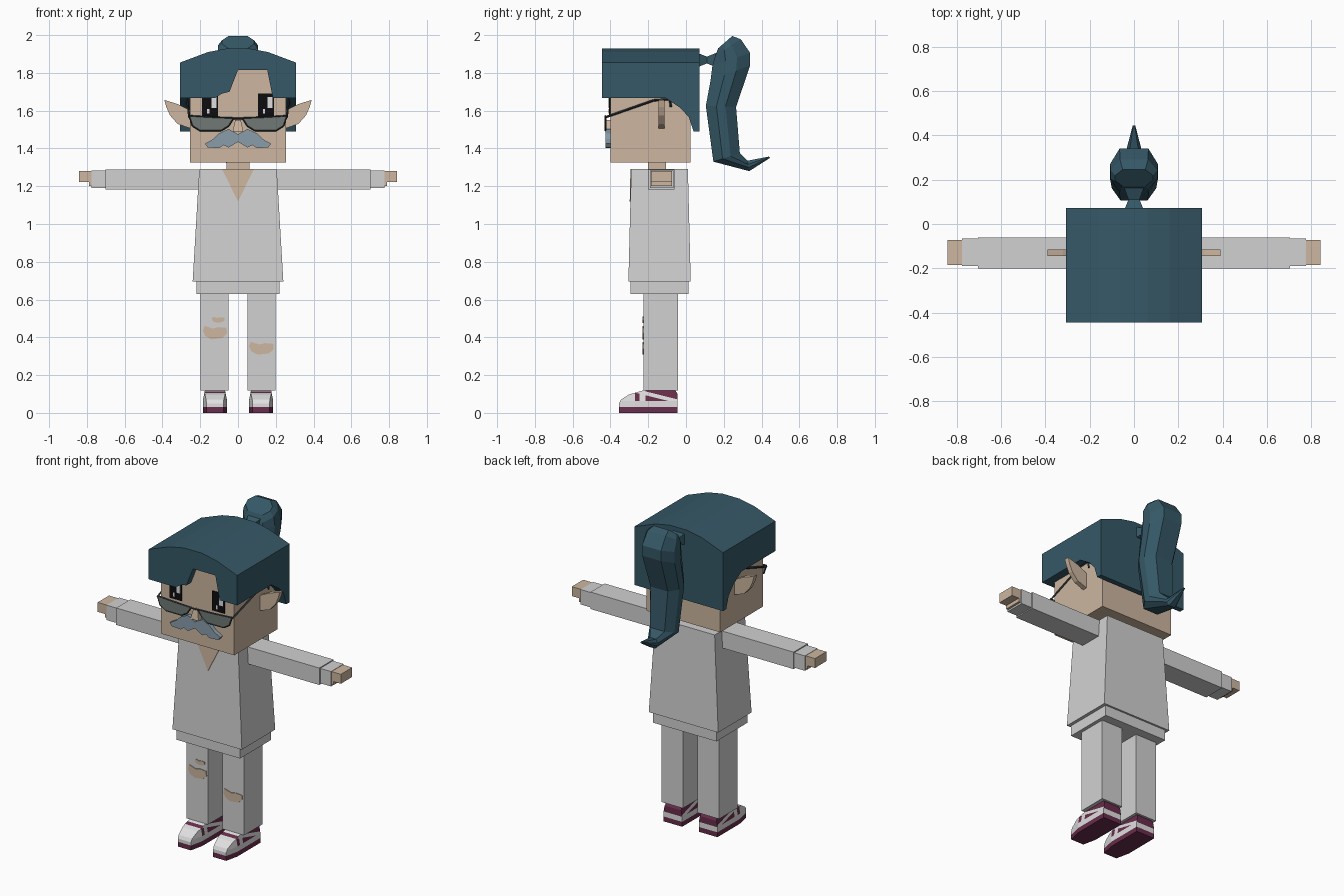
import bpy, bmesh, math
from mathutils import Vector

cube = bpy.data.objects.get("Cube")
if cube:
    bpy.data.objects.remove(cube, do_unlink=True)


def material(name, rgb):
    m = bpy.data.materials.new(name)
    m.use_nodes = True
    m.diffuse_color = (*rgb, 1)
    m.node_tree.nodes["Principled BSDF"].inputs["Base Color"].default_value = (*rgb, 1)
    return m


skin = material("skin", (.61, .47, .35))
cloth = material("pale cloth", (.64, .64, .64))
teal = material("teal hair", (.036, .098, .135))
maroon = material("maroon", (.14, .026, .07))
blue_grey = material("blue grey", (.25, .34, .41))
lens_grey = material("lens grey", (.16, .19, .18))
frame_dark = material("dark frame", (.032, .038, .045))
black = material("black", (.004, .004, .005))
white = material("white", (.75, .74, .74))


def finish(name, bm, *mats):
    bmesh.ops.recalc_face_normals(bm, faces=bm.faces)
    mesh = bpy.data.meshes.new(name)
    bm.to_mesh(mesh)
    bm.free()
    ob = bpy.data.objects.new(name, mesh)
    bpy.context.collection.objects.link(ob)
    for m in mats:
        mesh.materials.append(m)
    return ob


def loft(name, rings, mat):
    bm = bmesh.new()
    loops = [[bm.verts.new(p) for p in r] for r in rings]
    for a, b in zip(loops, loops[1:]):
        for i in range(len(a)):
            j = (i + 1) % len(a)
            bm.faces.new((a[i], a[j], b[j], b[i]))
    bm.faces.new(loops[0])
    bm.faces.new(loops[-1])
    return finish(name, bm, mat)


def prism(name, pts, axis, lo, hi, mat):
    """Outline extruded along an axis: (x, z) along y, or (y, z) along x."""
    def at(p, d):
        return (p[0], d, p[1]) if axis == "y" else (d, p[0], p[1])
    return loft(name, [[at(p, d) for p in pts] for d in (lo, hi)], mat)


def frustum(name, low, high, z0, z1, mat):
    def ring(r, z):
        x0, x1, y0, y1 = r
        return [(x0, y0, z), (x1, y0, z), (x1, y1, z), (x0, y1, z)]
    return loft(name, [ring(low, z0), ring(high, z1)], mat)


def box(name, x, y, z, mat):
    return frustum(name, (*x, *y), (*x, *y), *z, mat)


def rod(name, a, b, r, mat):
    bm = bmesh.new()
    a, b = Vector(a), Vector(b)
    turn = (b - a).to_track_quat("Z", "Y")
    bmesh.ops.create_cone(bm, cap_ends=True, segments=4, radius1=r, radius2=r, depth=(b - a).length)
    for v in bm.verts:
        v.co = turn @ v.co + (a + b) / 2
    return finish(name, bm, mat)


def cut(ob, cutter):
    mod = ob.modifiers.new("cut", "BOOLEAN")
    mod.operation, mod.solver, mod.object = "DIFFERENCE", "EXACT", cutter
    bpy.context.view_layer.objects.active = ob
    bpy.ops.object.modifier_apply(modifier=mod.name)
    bpy.data.objects.remove(cutter, do_unlink=True)


def span(s, a, b):
    return tuple(sorted((s * a, s * b)))


def flip(pts, s):
    return [(s * x, z) for x, z in pts]


# Torso, neck and collar
frustum("tunic", (-.24, .24, -.305, .025), (-.205, .205, -.29, .01), .695, 1.29, cloth)
box("shirt_hem", (-.22, .22), (-.293, .013), (.63, .7), cloth)
box("neck", (-.06, .06), (-.2, -.105), (1.27, 1.34), skin)
loft("open_collar", [[(-.085, y, 1.291), (.085, y, 1.291), (0, y - .004, 1.12)]
                     for y in (-.294, -.28)], skin)

# Head with a boxy arched hair cap
box("head", (-.254, .254), (-.4, .025), (1.325, 1.82), skin)
arch = [(-.306, 1.48), (-.306, 1.855), (-.16, 1.91), (-.06, 1.929)]
hair = prism("hair_cap", arch + flip(arch[::-1], -1), "y", -.445, .072, teal)
cut(hair, prism("side_cutter", [(-.6, 1.4), (-.6, 1.668), (-.11, 1.668), (-.03, 1.615), (.015, 1.565),
                                (.04, 1.49), (.2, 1.49), (.2, 1.4)], "x", -.5, .5, teal))
cut(hair, prism("fringe_cutter", [(-.12, 1.6), (-.12, 1.668), (-.085, 1.69), (-.045, 1.7), (0, 1.815),
                                  (.155, 1.815), (.18, 1.69), (.2, 1.6)], "y", -.5, -.39, teal))

# Ponytail: front edge, back edge and half width of each ring
tail = [((.17, 1.93), (.245, 1.995), .085), ((.155, 1.89), (.29, 1.978), .105),
        ((.14, 1.84), (.34, 1.905), .108), ((.13, 1.76), (.34, 1.84), .108),
        ((.105, 1.625), (.265, 1.62), .1), ((.145, 1.33), (.285, 1.375), .085),
        ((.335, 1.28), (.325, 1.335), .035), ((.445, 1.35), (.44, 1.357), .006)]
rings = []
for f, b, w in tail:
    f, b = Vector(f), Vector(b)
    edge = [(.6, 0), (1, .35), (1, .65), (.6, 1)]
    half = [(w * k, *f.lerp(b, t)) for k, t in edge]
    rings.append(half + [(-x, y, z) for x, y, z in half[::-1]])
loft("ponytail", rings, teal)
loft("hair_tie", [[(x * w, y, 1.868 + z * h) for x, z in ((-1, -1), (1, -1), (1, 1), (-1, 1))]
                  for y, w, h in ((.06, .045, .038), (.11, .025, .018), (.165, .045, .04))], teal)

# Face, in mirrored halves
ear = [(.25, 1.505), (.32, 1.53), (.36, 1.575), (.38, 1.62), (.39, 1.657), (.32, 1.635), (.25, 1.6)]
lens = [(.025, 1.56), (.05, 1.52), (.09, 1.495), (.2, 1.495), (.24, 1.52), (.258, 1.572), (.15, 1.565)]
whisker = [(0, 1.475), (.05, 1.503), (.1, 1.48), (.13, 1.45), (.175, 1.425), (.16, 1.405),
           (.1, 1.402), (.075, 1.418), (.05, 1.405), (0, 1.435)]
for s, side in ((1, "left"), (-1, "right")):
    prism(side + "_ear", flip(ear, s), "y", -.145, -.115, skin)
    prism(side + "_lens", flip(lens, s), "y", -.43, -.424, lens_grey)
    prism(side + "_moustache", flip(whisker, s), "y", -.425, -.395, blue_grey)
    for i, (a, b) in enumerate(zip(lens, lens[1:] + lens[:1])):
        rod(f"{side}_rim_{i}", (s * a[0], -.427, a[1]), (s * b[0], -.427, b[1]), .005, frame_dark)
    arm = [(.258, -.427, 1.565), (.268, -.17, 1.655), (.268, -.085, 1.66), (.268, -.08, 1.62)]
    for i, (a, b) in enumerate(zip(arm, arm[1:])):
        rod(f"{side}_temple_{i}", (s * a[0], *a[1:]), (s * b[0], *b[1:]), .006, frame_dark)
    # Eyes keep the glint on the same side
    c = s * .148
    box(side + "_eye", (c - .042, c + .042), (-.407, -.39), (1.57, 1.69), black)
    box(side + "_eye_glint", (c + .008, c + .034), (-.409, -.4), (1.615, 1.672), white)
    box(side + "_eye_spark", (c - .015, c - .004), (-.409, -.4), (1.585, 1.61), white)
rod("glasses_bridge", (-.03, -.427, 1.558), (.03, -.427, 1.558), .005, frame_dark)
frustum("nose", (-.028, .028, -.43, -.39), (-.015, .015, -.42, -.39), 1.49, 1.55, skin)


# Shoe: side outline sliced by height, coloured by band and direction
def shoe(name, cx):
    outline = [(-.355, 0), (-.045, 0), (-.045, .1), (-.06, .125), (-.19, .13), (-.23, .118),
               (-.3, .098), (-.345, .07), (-.355, .05)]
    ob = prism(name, outline, "x", cx - .064, cx + .064, maroon)
    ob.data.materials.append(white)
    ob.data.materials.append(black)
    bm = bmesh.new()
    bm.from_mesh(ob.data)
    planes = [((0, 0, z), (0, 0, 1)) for z in (.03, .062)]
    planes += [((0, y, 0), (0, 1, 0)) for y in (-.27, -.245, -.215)]
    planes += [((0, -.16, .08), (0, .25, 1)), ((0, -.16, .1), (0, .25, 1))]
    for co, no in planes:
        bmesh.ops.bisect_plane(bm, geom=bm.verts[:] + bm.edges[:] + bm.faces[:],
                               plane_co=co, plane_no=no)
    for v in bm.verts:
        if v.co.y < -.28:
            v.co.x = cx + (v.co.x - cx) * (1 - 4 * (-.28 - v.co.y))
        if v.co.z > .065:
            v.co.x = cx + (v.co.x - cx) * (1 - 3 * (v.co.z - .065))
    for f in bm.faces:
        p = f.calc_center_median()
        level = p.z + .25 * (p.y + .16)
        if .03 < p.z < .062:
            f.material_index = 1
        elif p.z > .062 and (p.y < -.27 or -.245 < p.y < -.215):
            f.material_index = 1
        elif abs(f.normal.x) > .5 and .08 < level < .1:
            f.material_index = 1
        elif f.normal.z > .9 and p.z > .12:
            f.material_index = 2
    bm.to_mesh(ob.data)
    bm.free()


# Arms, legs and shoes
for s, side in ((1, "left"), (-1, "right")):
    box(side + "_sleeve", span(s, .19, .702), (-.2, -.06), (1.183, 1.289), cloth)
    box(side + "_cuff", span(s, .702, .776), (-.19, -.066), (1.19, 1.283), cloth)
    box(side + "_hand", span(s, .77, .841), (-.185, -.073), (1.222, 1.281), skin)
    box(side + "_palm", span(s, .77, .79), (-.185, -.073), (1.2, 1.23), skin)
    box(side + "_leg", span(s, .051, .199), (-.225, -.043), (.118, .64), cloth)
    box(side + "_ankle", span(s, .075, .175), (-.19, -.06), (.08, .13), skin)
    shoe(side + "_shoe", s * .122)


# Torn knee patches
def tear(name, cx, cz, w, h):
    shape = [(-1, .3), (-.85, 1), (-.2, .6), (.3, .8), (.95, .7), (1, -.1), (.6, -.8), (-.3, -1), (-.8, -.5)]
    prism(name, [(cx + x * w, cz + z * h) for x, z in shape], "y", -.229, -.222, skin)


tear("right_knee_tear", -.122, .425, .064, .036)
tear("right_thigh_tear", -.104, .493, .034, .016)
tear("left_knee_tear", .124, .342, .066, .034)
